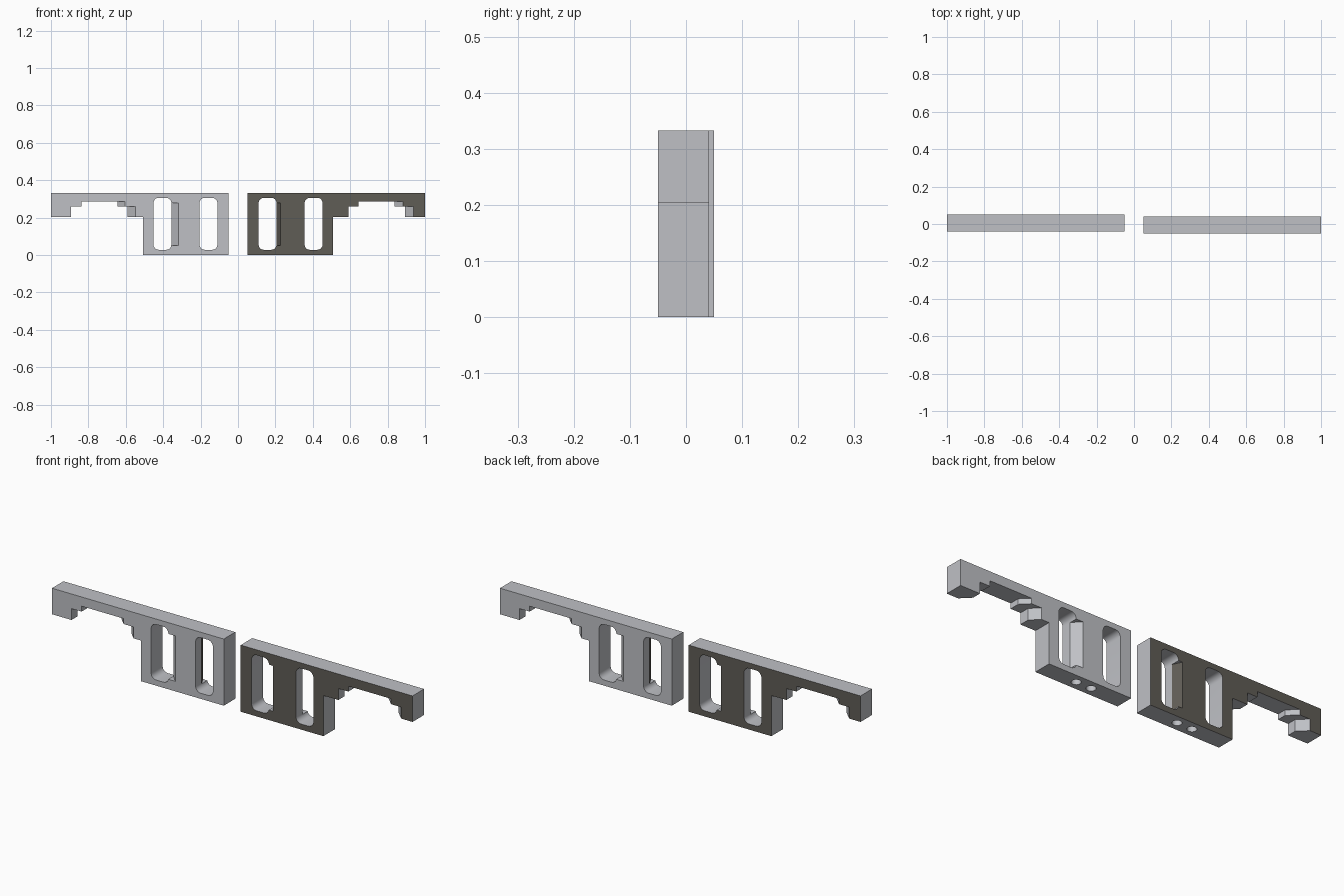
import bpy, bmesh, math
from mathutils import Vector

cube = bpy.data.objects.get("Cube")
if cube:
    bpy.data.objects.remove(cube, do_unlink=True)

FRONT, BACK, TOP = -0.041, 0.05, 0.333   # plate thickness and height


def material(name, rgb):
    m = bpy.data.materials.new(name)
    m.use_nodes = True
    col = (*rgb, 1)
    m.diffuse_color = col
    m.node_tree.nodes["Principled BSDF"].inputs["Base Color"].default_value = col
    return m


light = material("light grey", (0.52, 0.53, 0.56))
dark = material("dark olive grey", (0.117, 0.109, 0.093))


def prism(name, points, axis, lo, hi):
    """Extrude a 2D outline along y (x,z outline) or z (x,y outline)."""
    place = (lambda a, b, t: (a, t, b)) if axis == "y" else (lambda a, b, t: (a, b, t))
    bm = bmesh.new()
    face = bm.faces.new([bm.verts.new(place(a, b, lo)) for a, b in points])
    new = bmesh.ops.extrude_face_region(bm, geom=[face])["geom"]
    verts = [v for v in new if isinstance(v, bmesh.types.BMVert)]
    bmesh.ops.translate(bm, verts=verts, vec=Vector(place(0, 0, hi - lo)))
    bmesh.ops.recalc_face_normals(bm, faces=bm.faces)
    me = bpy.data.meshes.new(name)
    bm.to_mesh(me)
    bm.free()
    ob = bpy.data.objects.new(name, me)
    bpy.context.collection.objects.link(ob)
    return ob


def cut(body, cutter):
    cutter.hide_render = True
    mod = body.modifiers.new("cut", "BOOLEAN")
    mod.operation, mod.solver, mod.object = "DIFFERENCE", "EXACT", cutter
    bpy.context.view_layer.objects.active = body
    bpy.ops.object.modifier_apply(modifier=mod.name)
    bpy.data.objects.remove(cutter, do_unlink=True)


def rounded(x0, x1, z0, z1, r, steps=5):
    pts = []
    corners = [(x1 - r, z1 - r), (x0 + r, z1 - r), (x0 + r, z0 + r), (x1 - r, z0 + r)]
    for q, (cx, cz) in enumerate(corners):
        for s in range(steps + 1):
            a = math.pi / 2 * (q + s / steps)
            pts.append((cx + r * math.cos(a), cz + r * math.sin(a)))
    return pts


def corner_wedge(p, q):
    """Triangle removing the corner beyond the sloped line from p (inside) to q (on a face)."""
    p, q = Vector(p), Vector(q)
    d = (q - p) * 0.3
    a, b = p - d, q + d
    return [tuple(a), tuple(b), (a.x, b.y)]


# Bracket body with stepped arm
body = prism("left_bracket", [
    (-0.05, 0), (-0.05, TOP), (-1, TOP), (-1, 0.203), (-0.892, 0.203), (-0.892, 0.26),
    (-0.836, 0.26), (-0.836, 0.287), (-0.645, 0.287), (-0.645, 0.26), (-0.59, 0.26),
    (-0.59, 0.203), (-0.507, 0.203), (-0.507, 0)], "y", FRONT, BACK)

# Chamfered corners of the steps: inner ones on the front, outer ones on the back
for x, top in ((-0.59, 0.26), (-0.645, 0.287)):
    cut(body, prism("cutter", corner_wedge((x, FRONT + 0.041), (x + 0.041, FRONT)), "z", 0.1, top))
for x, top in ((-0.892, 0.26), (-0.836, 0.287)):
    cut(body, prism("cutter", corner_wedge((x, BACK - 0.045), (x - 0.045, BACK)), "z", 0.1, top))

# Two tall slots
for x0 in (-0.452, -0.206):
    cut(body, prism("cutter", rounded(x0, x0 + 0.096, 0.028, 0.306, 0.028), "y", -0.2, 0.2))

# Sloped pocket beside each slot
cut(body, prism("cutter", corner_wedge((-0.356, FRONT + 0.04), (-0.318, FRONT)), "z", 0.05, 0.277))
cut(body, prism("cutter", corner_wedge((-0.206, BACK - 0.045), (-0.228, BACK)), "z", 0.05, 0.277))

# Drilled holes in the underside
for x in (-0.318, -0.235):
    ring = [(x + 0.022 * math.cos(k * math.tau / 24), 0.005 + 0.022 * math.sin(k * math.tau / 24))
            for k in range(24)]
    cut(body, prism("cutter", ring, "z", -0.1, 0.045))

# Colours: dark back face and its pocket, light elsewhere
me = body.data
me.materials.clear()
me.materials.append(light)
me.materials.append(dark)
for f in me.polygons:
    c, n = f.center, f.normal
    pocket = n.y > 0.4 and c.z > 0.1 and c.x > -0.3
    f.material_index = 1 if c.y > BACK - 0.001 or pocket else 0

bpy.ops.object.select_all(action="DESELECT")
body.select_set(True)
bpy.context.view_layer.objects.active = body
bpy.ops.object.shade_smooth_by_angle(angle=math.radians(25))

# Second bracket, turned half way round
twin = body.copy()
twin.data = body.data.copy()
twin.name = "right_bracket"
twin.rotation_euler.z = math.pi
bpy.context.collection.objects.link(twin)
